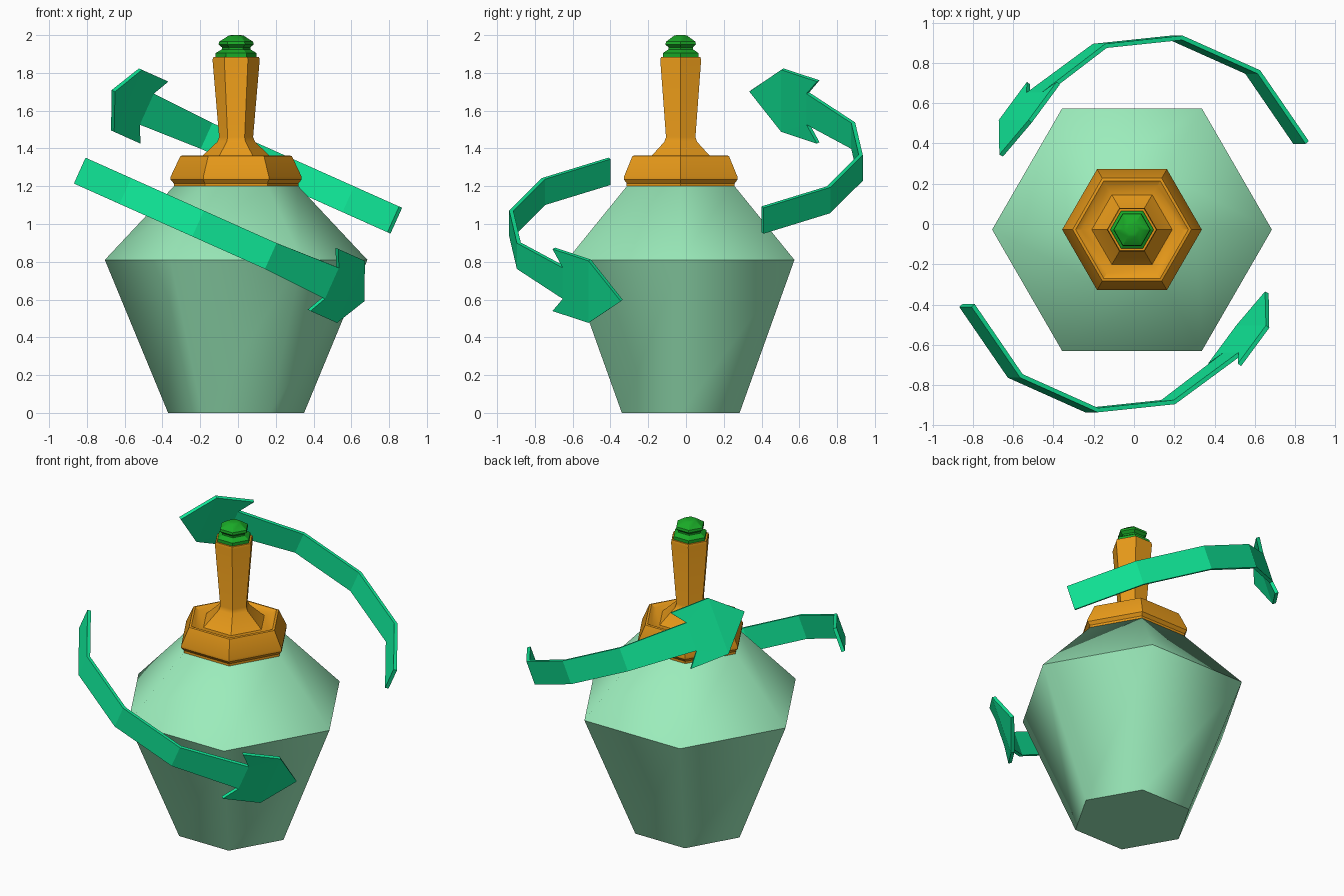
import bpy, math
from mathutils import Vector

if "Cube" in bpy.data.objects:
    bpy.data.objects.remove(bpy.data.objects["Cube"])

CX, CY = -0.01, -0.028


def material(name, rgb):
    m = bpy.data.materials.new(name)
    m.diffuse_color = (*rgb, 1)
    m.use_nodes = True
    m.node_tree.nodes["Principled BSDF"].inputs["Base Color"].default_value = m.diffuse_color
    return m


def make(name, verts, faces, mat):
    me = bpy.data.meshes.new(name)
    me.from_pydata(verts, [], faces)
    me.materials.append(mat)
    ob = bpy.data.objects.new(name, me)
    bpy.context.collection.objects.link(ob)
    return ob


def hexagonal(name, profile, mat, angle):
    """Six-sided lathe through (radius, height) pairs, capped at both ends."""
    verts = [(CX + r * math.cos(k * math.pi / 3), CY + r * math.sin(k * math.pi / 3), z)
             for r, z in profile for k in range(6)]
    faces = [(i * 6 + k, i * 6 + (k + 1) % 6, i * 6 + 6 + (k + 1) % 6, i * 6 + 6 + k)
             for i in range(len(profile) - 1) for k in range(6)]
    n = len(verts)
    faces += [tuple(range(5, -1, -1)), tuple(range(n - 6, n))]
    ob = make(name, verts, faces, mat)
    bpy.ops.object.select_all(action='DESELECT')
    ob.select_set(True)
    bpy.context.view_layer.objects.active = ob
    bpy.ops.object.shade_smooth_by_angle(angle=math.radians(angle))
    return ob


glass = material("pale_green_glass", (0.33, 0.84, 0.50))
gold = material("orange_gold", (0.80, 0.32, 0.01))
green = material("stopper_green", (0.01, 0.40, 0.02))
teal = material("arrow_green", (0.005, 0.80, 0.31))

# Bottle, collar with neck, and stopper
hexagonal("bottle_body", [(0.36, 0), (0.695, 0.81), (0.32, 1.21)], glass, 57)
hexagonal("collar_and_neck", [
    (0.33, 1.20), (0.33, 1.215), (0.347, 1.235), (0.347, 1.25), (0.295, 1.36), (0.28, 1.363),
    (0.25, 1.345), (0.20, 1.34), (0.10, 1.435), (0.09, 1.46), (0.125, 1.87), (0.12, 1.885)], gold, 30)
hexagonal("stopper", [(0.108, 1.88), (0.108, 1.905), (0.075, 1.925), (0.075, 1.935),
                      (0.093, 1.95), (0.09, 1.965), (0.04, 1.997), (0.025, 2.0)], green, 30)

# Curved arrows: a sloping ribbon with a broad head; the second is the point mirror
ACROSS = Vector((0.41, 0, 0.912))


def arrow(name, sign):
    rows = [(-0.83, -0.405, 0.075), (-0.59, -0.755, 0.075), (-0.21, -0.925, 0.075),
            (0.17, -0.885, 0.075), (0.49, -0.645, 0.09),
            (0.45, -0.70, 0.18), (0.59, -0.51, 0.18)]
    verts = []
    for x, y, half in rows:
        c = Vector((x, y, 0.908 - 0.447 * x))
        verts += [c + ACROSS * half, c - ACROSS * half]
    verts.append(Vector((0.66, -0.34, 0.595)))
    faces = [(2 * i, 2 * i + 1, 2 * i + 3, 2 * i + 2) for i in range(4)]
    faces += [(10, 8, 12), (8, 9, 13, 12), (9, 11, 13), (12, 13, 14)]
    if sign < 0:
        verts = [Vector((-v.x, -v.y, 2.3 - v.z)) for v in verts]
        faces = [f[::-1] for f in faces]
    ob = make(name, verts, faces, teal)
    mod = ob.modifiers.new("thickness", 'SOLIDIFY')
    mod.thickness = 0.022
    mod.offset = 0


arrow("front_arrow", 1)
arrow("back_arrow", -1)
